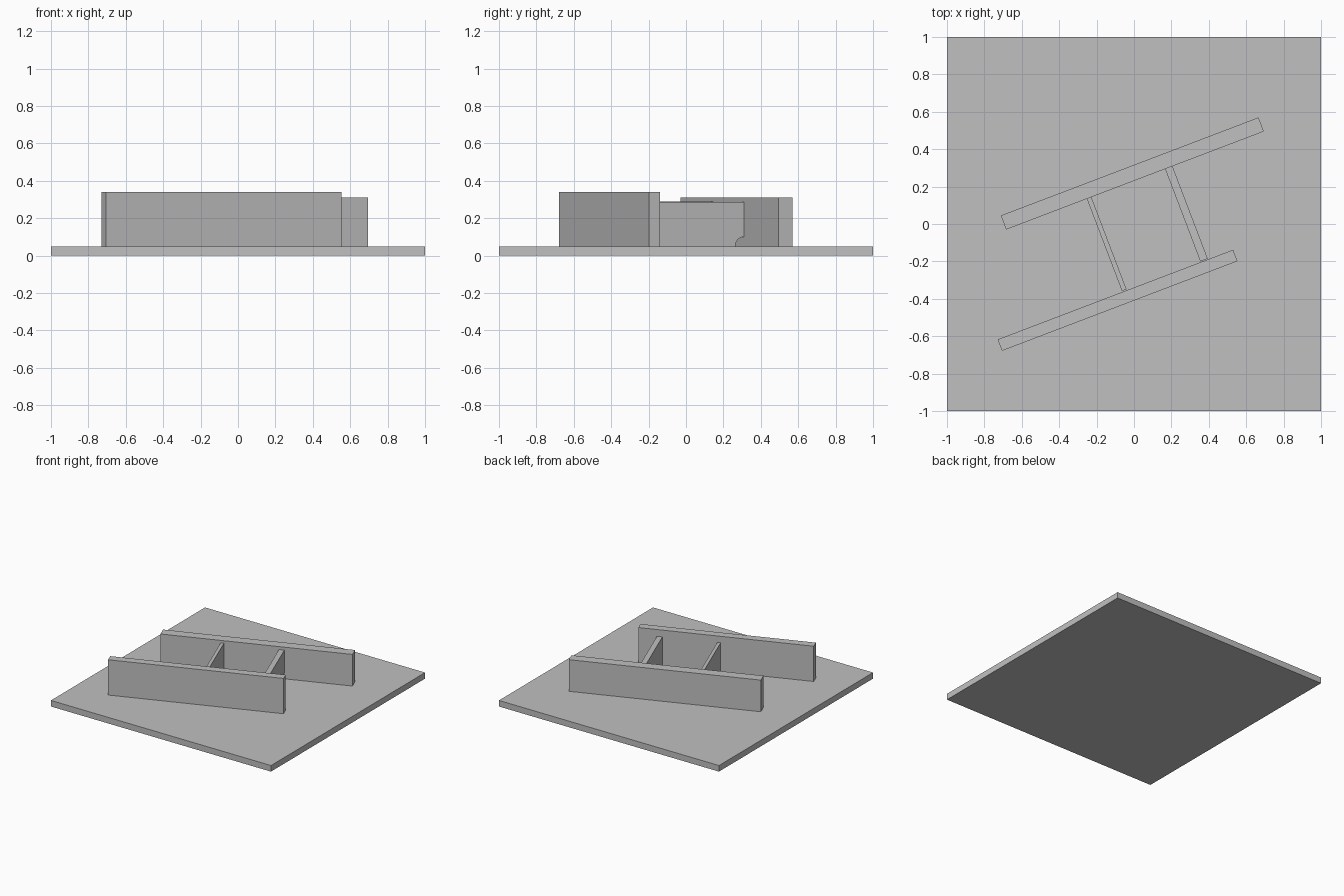
import bpy, bmesh, math

TURN = math.radians(20.85)
FLOOR = 0.05

if "Cube" in bpy.data.objects:
    bpy.data.objects.remove(bpy.data.objects["Cube"], do_unlink=True)

grey = bpy.data.materials.new("plain grey")
grey.use_nodes = True
colour = (0.53, 0.53, 0.53, 1)
grey.diffuse_color = colour
grey.node_tree.nodes["Principled BSDF"].inputs["Base Color"].default_value = colour


def slab(name, profile, thickness, centre, turn=0.0):
    """Extrude a (y, z) profile along local x, then turn it about z."""
    bm = bmesh.new()
    face = bm.faces.new([bm.verts.new((-thickness / 2, y, z)) for y, z in profile])
    new = bmesh.ops.extrude_face_region(bm, geom=[face])["geom"]
    moved = [v for v in new if isinstance(v, bmesh.types.BMVert)]
    bmesh.ops.translate(bm, verts=moved, vec=(thickness, 0, 0))
    bmesh.ops.recalc_face_normals(bm, faces=bm.faces)
    mesh = bpy.data.meshes.new(name)
    bm.to_mesh(mesh)
    bm.free()
    mesh.materials.append(grey)
    obj = bpy.data.objects.new(name, mesh)
    obj.location = (*centre, 0)
    obj.rotation_euler.z = turn
    bpy.context.collection.objects.link(obj)


def rectangle(width, bottom, top):
    h = width / 2
    return [(-h, bottom), (h, bottom), (h, top), (-h, top)]


# Square base plate
slab("base_plate", rectangle(2, 0, FLOOR), 2, (0, 0))

# Two long parallel walls
slab("front_wall", rectangle(0.065, FLOOR, 0.34), 1.347, (-0.088, -0.408), TURN)
slab("back_wall", rectangle(0.08, FLOOR, 0.31), 1.474, (-0.009, 0.27), TURN)

# Thin cross wall
slab("left_cross_wall", rectangle(0.533, FLOOR, 0.29), 0.026, (-0.147, -0.105), TURN)

# Thicker cross wall with a quarter-round opening in its lower back corner
half, radius = 0.265, 0.05
arc = [(half - radius * math.cos(a), FLOOR + radius * math.sin(a))
       for a in (math.pi / 2 * i / 12 for i in range(13))]
profile = [(-half, FLOOR)] + arc + [(half, 0.286), (-half, 0.286)]
slab("right_cross_wall", profile, 0.042, (0.28, 0.055), TURN)
